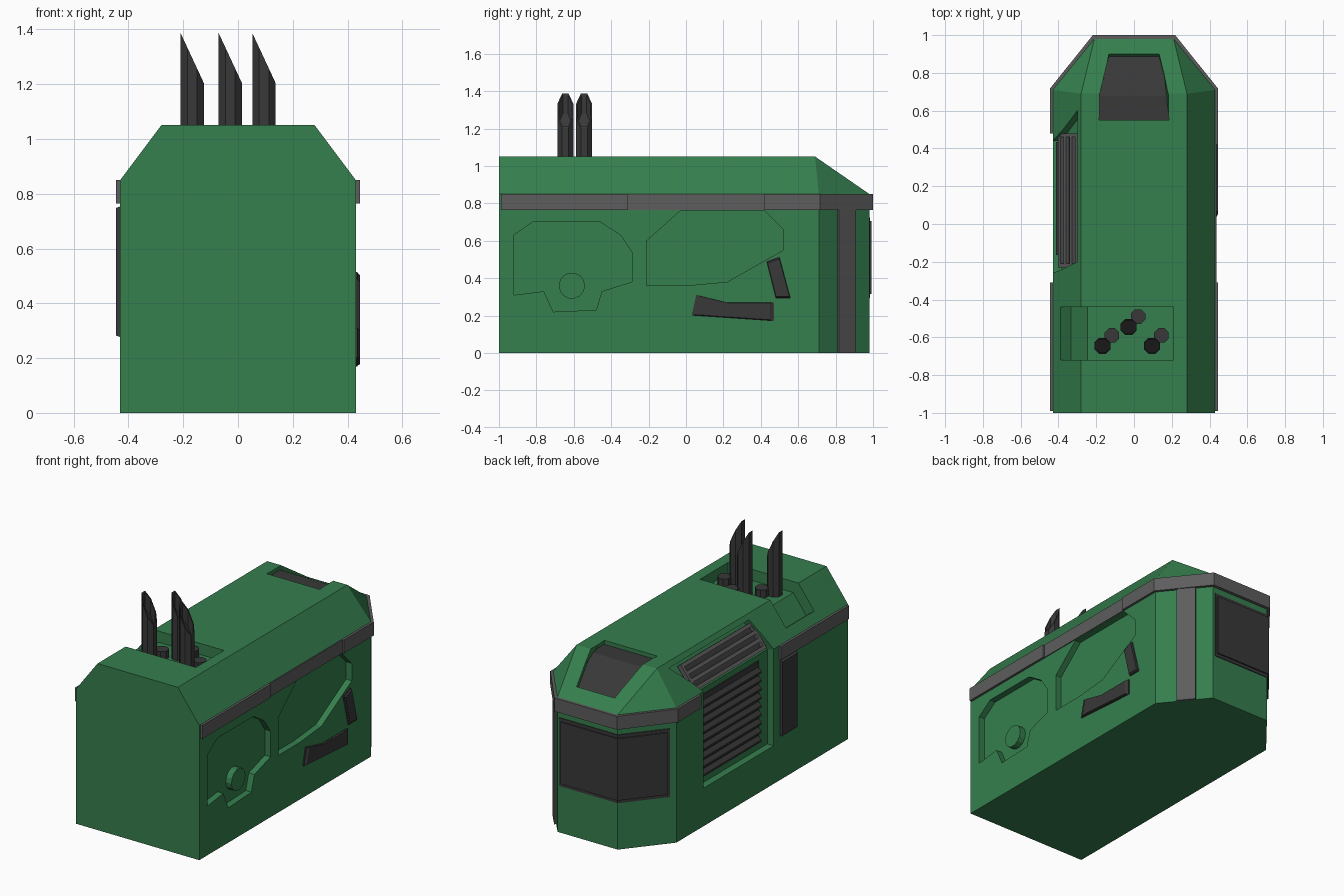
import bpy, bmesh, math
from mathutils import Vector

if "Cube" in bpy.data.objects:
    bpy.data.objects.remove(bpy.data.objects["Cube"])


def material(name, rgb):
    m = bpy.data.materials.new(name)
    m.diffuse_color = (*rgb, 1)
    m.use_nodes = True
    m.node_tree.nodes["Principled BSDF"].inputs["Base Color"].default_value = m.diffuse_color
    return m


GREEN = material("green_paint", (0.035, 0.21, 0.075))
GREY = material("grey_trim", (0.11, 0.11, 0.11))
DARK = material("dark_metal", (0.04, 0.04, 0.04))


def finish(bm, name, mat):
    bmesh.ops.recalc_face_normals(bm, faces=bm.faces)
    me = bpy.data.meshes.new(name)
    bm.to_mesh(me)
    bm.free()
    ob = bpy.data.objects.new(name, me)
    bpy.context.collection.objects.link(ob)
    me.materials.append(mat)
    return ob


def loft(name, ring_a, ring_b, mat=GREEN):
    """Solid between two rings with the same number of points."""
    bm = bmesh.new()
    a = [bm.verts.new(p) for p in ring_a]
    b = [bm.verts.new(p) for p in ring_b]
    n = len(a)
    bm.faces.new(a)
    bm.faces.new(b)
    for i in range(n):
        j = (i + 1) % n
        bm.faces.new((a[i], a[j], b[j], b[i]))
    return finish(bm, name, mat)


def prism(name, pts, axis, lo, hi, mat=GREEN):
    """Extrude a 2D profile along an axis: x takes (y,z), y takes (x,z), z takes (x,y)."""
    def place(p, d):
        q = list(p)
        q.insert("xyz".index(axis), d)
        return q
    return loft(name, [place(p, lo) for p in pts], [place(p, hi) for p in pts], mat)


def cut(body, cutter):
    mod = body.modifiers.new("cut", "BOOLEAN")
    mod.operation = "DIFFERENCE"
    mod.solver = "EXACT"
    mod.object = cutter
    bpy.context.view_layer.objects.active = body
    bpy.ops.object.modifier_apply(modifier=mod.name)
    bpy.data.objects.remove(cutter, do_unlink=True)


def scaled(pts, f):
    c = sum((Vector(p) for p in pts), Vector((0, 0))) / len(pts)
    return [tuple(c + (Vector(p) - c) * f) for p in pts]


# Body: straight hull with chamfered rear corners and sloped roof edges
plan = [(-.43, -1), (.43, -1), (.43, .71), (.21, .98), (-.21, .98), (-.43, .71)]
roof = [(-.28, -1), (.28, -1), (.28, .69), (-.28, .69)]
bm = bmesh.new()
lo = [bm.verts.new((x, y, 0)) for x, y in plan]
mid = [bm.verts.new((x, y, .85)) for x, y in plan]
top = [bm.verts.new((x, y, 1.05)) for x, y in roof]
bm.faces.new(lo)
bm.faces.new(top)
for i in range(6):
    j = (i + 1) % 6
    bm.faces.new((lo[i], lo[j], mid[j], mid[i]))
for f in ((mid[0], mid[1], top[1], top[0]), (mid[1], mid[2], top[2], top[1]),
          (mid[2], mid[3], top[2]), (mid[3], mid[4], top[3], top[2]),
          (mid[4], mid[5], top[3]), (mid[5], mid[0], top[0], top[3])):
    bm.faces.new(f)
body = finish(bm, "body", GREEN)

# Recessed panels on the right side
front_panel = [(-.92, .31), (-.92, .63), (-.82, .70), (-.46, .70), (-.35, .63), (-.29, .54),
               (-.29, .38), (-.45, .33), (-.48, .23), (-.71, .22), (-.76, .33)]
rear_panel = [(-.21, .36), (-.21, .60), (-.03, .76), (.42, .76), (.52, .66), (.52, .55),
              (.22, .38), (0, .36)]
for pts in (front_panel, rear_panel):
    cut(body, prism("cutter", pts, "x", .39, .6))
boss = [(-.61 + .07 * math.cos(i * math.tau / 14), .36 + .07 * math.sin(i * math.tau / 14))
        for i in range(14)]
prism("panel_boss", boss, "x", .38, .43)

# Exhaust well in the roof and left slope
cut(body, prism("cutter", [(.21, 1.2), (.21, .98), (-.245, .98), (-.334, .861),
                           (-.47, .963), (-.47, 1.2)], "y", -.72, -.44))

# Vent bay in the left side, running up the slope
bay = [(-.6, .24, -.26, .44), (-.385, .24, -.26, .44), (-.385, .835, -.26, .44),
       (-.264, .996, -.2, .6), (-.36, 1.068, -.2, .6), (-.6, .9, -.26, .44)]
bay_cutter = loft("cutter", [(x, a, z) for x, z, a, b in bay], [(x, b, z) for x, z, a, b in bay])
bm = bmesh.new()
bm.from_mesh(bay_cutter.data)
bmesh.ops.triangulate(bm, faces=bm.faces)
bm.to_mesh(bay_cutter.data)
bm.free()
cut(body, bay_cutter)


# Roof window recess at the rear, narrowing down the slope
def width(y):
    return .185 - .055 * min(max((y - .69) / .21, 0), 1)


def tapered(name, pts, mat):
    return loft(name, [(-width(y), y, z) for y, z in pts], [(width(y), y, z) for y, z in pts], mat)


cut(body, tapered("cutter", [(.55, 1.2), (.55, 1.01), (.67, 1.01), (.88, .875),
                             (.93, .95), (.75, 1.2)], GREEN))
tapered("roof_window", [(.55, 1.0), (.55, 1.025), (.68, 1.025), (.888, .888),
                        (.88, .865), (.67, 1.0)], DARK)

# Side vent slats
prism("vent_back", [(-.39, .28), (-.38, .28), (-.38, .80), (-.39, .80)], "y", -.17, .44, DARK)
for i in range(9):
    z = .29 + i * .054
    prism(f"side_slat_{i}", [(-.385, z), (-.412, z + .008), (-.412, z + .02), (-.385, z + .046)],
          "y", -.165, .435, DARK)


# Slope vent: backing and bars, placed along and above the sloped floor
def slope(t, h):
    return (-.385 + .121 * t - .8 * h, .835 + .161 * t + .6 * h)


def slope_bar(name, t0, t1, h, y0, y1, mat):
    prism(name, [slope(t0, -.01), slope(t1, -.01), slope(t1, h), slope(t0, h)], "y", y0, y1, mat)


slope_bar("slope_vent_back", .05, .9, .01, -.22, .48, DARK)
for i in range(4):
    t = .05 + i * .25
    slope_bar(f"slope_slat_{i}", t, t + .11, .03, -.22, .48, GREY)
for i, y in enumerate((-.23, .46)):
    slope_bar(f"slope_vent_end_{i}", .05, .91, .03, y, y + .02, GREY)

# Grey belt: thick rear wrap, thick front lengths, thin length on the right
wrap = [(.445, .42), (.445, .717), (.218, 1), (-.218, 1), (-.445, .717), (-.445, .48),
        (-.41, .48), (-.41, .70), (-.2, .95), (.2, .95), (.41, .70), (.41, .42)]
prism("belt_rear", wrap, "z", .765, .85, GREY)
for side, name in ((1, "right"), (-1, "left")):
    prism(f"belt_front_{name}", [(.41 * side, -.99), (.445 * side, -.99),
                                 (.445 * side, -.31), (.41 * side, -.31)], "z", .765, .85, GREY)
prism("belt_middle_right", [(.38, -.31), (.436, -.31), (.436, .42), (.38, .42)],
      "z", .765, .85, GREY)

# Vertical strip on the right rear chamfer
prism("corner_strip", [(.34, .80), (.358, .818), (.284, .908), (.265, .89)], "z", 0, .77, GREY)

# Wrap-around rear window with a frame
prism("rear_window_frame", [(.195, .985), (-.213, .985), (-.41, .743), (-.38, .72),
                            (-.2, .95), (.195, .95)], "z", .295, .725, DARK)
prism("rear_window", [(.18, .993), (-.217, .993), (-.404, .763), (-.38, .74),
                      (-.2, .95), (.18, .95)], "z", .315, .705, DARK)

# Dark angled lights on the right, with raised rims, and the tall one on the left
lights = {"lower_light": [(.03, .20), (.055, .31), (.22, .27), (.47, .27), (.47, .17)],
          "upper_light": [(.43, .49), (.50, .515), (.56, .29), (.48, .29)]}
for name, pts in lights.items():
    prism(name + "_base", pts, "x", .40, .437, DARK)
    inner = scaled(pts, .9)
    loft(name, [(.437, y, z) for y, z in scaled(pts, .96)], [(.445, y, z) for y, z in inner], DARK)
tall = [(-.48, .27), (-.32, .27), (-.32, .76), (-.48, .76)]
loft("left_panel", [(-.41, y, z) for y, z in tall],
     [(-.446, y, z) for y, z in scaled(tall, .95)], DARK)

# Three hollow exhaust pipes with slanted mouths and low elbow stubs
for i, (cx, cy) in enumerate(((-.167, -.645), (-.028, -.545), (.095, -.645))):
    r = .046
    bm = bmesh.new()
    ang = [(k + .5) * math.tau / 8 for k in range(8)]
    ring = [(r * math.cos(a), r * math.sin(a)) for a in ang]
    base = [bm.verts.new((cx + x, cy + y, .97)) for x, y in ring]
    tip = [bm.verts.new((cx + x, cy + y, 1.295 - x * 2.15)) for x, y in ring]
    bm.faces.new(base)
    for k in range(8):
        j = (k + 1) % 8
        bm.faces.new((base[k], base[j], tip[j], tip[k]))
    mouth = bm.faces.new(tip)
    bm.normal_update()
    bmesh.ops.inset_region(bm, faces=[mouth], thickness=.008)
    hole = bmesh.ops.extrude_face_region(bm, geom=[mouth])["geom"]
    bmesh.ops.translate(bm, vec=(0, 0, -.1), verts=[g for g in hole if isinstance(g, bmesh.types.BMVert)])
    if mouth.is_valid:
        bmesh.ops.delete(bm, geom=[mouth], context="FACES_ONLY")
    finish(bm, f"exhaust_pipe_{i}", DARK)
    prism(f"exhaust_stub_{i}", [(cx + .05 + .9 * x, cy + .055 + .9 * y) for x, y in ring],
          "z", .97, 1.03, DARK)
